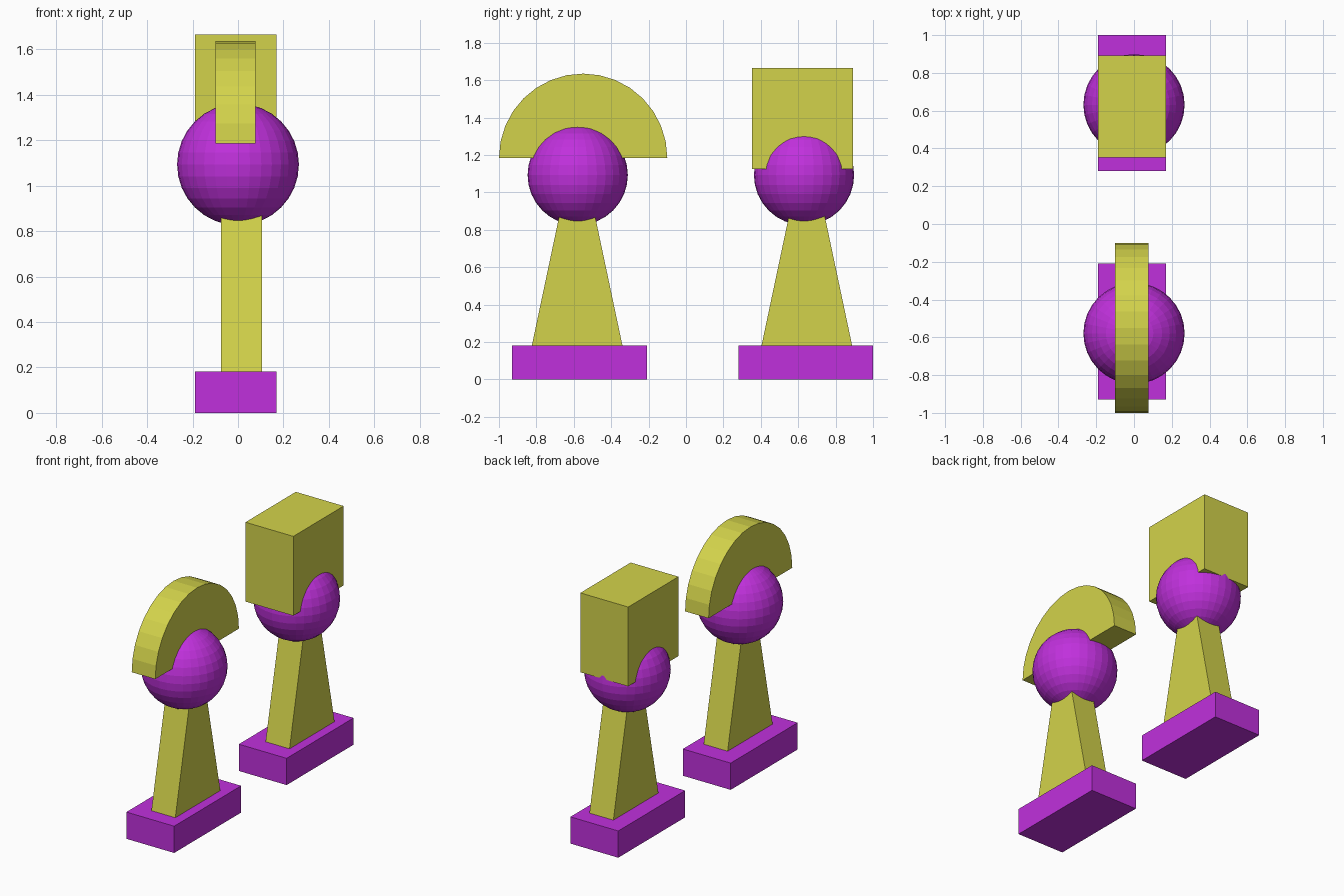
import bpy, bmesh, math

if "Cube" in bpy.data.objects:
    bpy.data.objects.remove(bpy.data.objects["Cube"])


def material(name, color):
    m = bpy.data.materials.new(name)
    m.diffuse_color = (*color, 1)
    m.use_nodes = True
    m.node_tree.nodes["Principled BSDF"].inputs["Base Color"].default_value = m.diffuse_color
    return m


purple = material("purple", (0.53, 0.03, 0.72))
yellow = material("yellow", (0.65, 0.65, 0.07))


def finish(bm, name, mat):
    bmesh.ops.recalc_face_normals(bm, faces=bm.faces)
    mesh = bpy.data.meshes.new(name)
    bm.to_mesh(mesh)
    bm.free()
    mesh.materials.append(mat)
    ob = bpy.data.objects.new(name, mesh)
    bpy.context.collection.objects.link(ob)
    return ob


def prism(name, profile, x0, x1, mat):
    """Extrude a (y, z) profile along x."""
    bm = bmesh.new()
    face = bm.faces.new([bm.verts.new((x0, y, z)) for y, z in profile])
    ext = bmesh.ops.extrude_face_region(bm, geom=[face])
    verts = [v for v in ext["geom"] if isinstance(v, bmesh.types.BMVert)]
    bmesh.ops.translate(bm, verts=verts, vec=(x1 - x0, 0, 0))
    return finish(bm, name, mat)


def block(name, x0, x1, y0, y1, z0, z1, mat):
    return prism(name, [(y0, z0), (y1, z0), (y1, z1), (y0, z1)], x0, x1, mat)


def ball(name, center, radius, mat):
    bm = bmesh.new()
    bmesh.ops.create_uvsphere(bm, u_segments=32, v_segments=16, radius=radius)
    ob = finish(bm, name, mat)
    ob.location = center
    return ob


# Two figures: base, tapered body and ball
for tag, base_y, body_y, ball_y in (("front", -0.569, -0.582, -0.579),
                                    ("back", 0.64, 0.646, 0.631)):
    block(tag + "_base", -0.19, 0.17, base_y - 0.36, base_y + 0.36, 0, 0.182, purple)
    prism(tag + "_body", [(body_y - 0.242, 0.182), (body_y + 0.242, 0.182),
                          (body_y + 0.088, 0.91), (body_y - 0.088, 0.91)],
          -0.075, 0.105, yellow)
    ball(tag + "_ball", (0, ball_y, 1.093), 0.268, purple)

# Half-round top on the front figure
arc = [(-0.55 + 0.45 * math.cos(math.pi * i / 16),
        1.185 + 0.45 * math.sin(math.pi * i / 16)) for i in range(17)]
prism("front_half_round_top", arc, -0.10, 0.077, yellow)

# Box top on the back figure
block("back_box_top", -0.19, 0.17, 0.352, 0.893, 1.125, 1.665, yellow)
